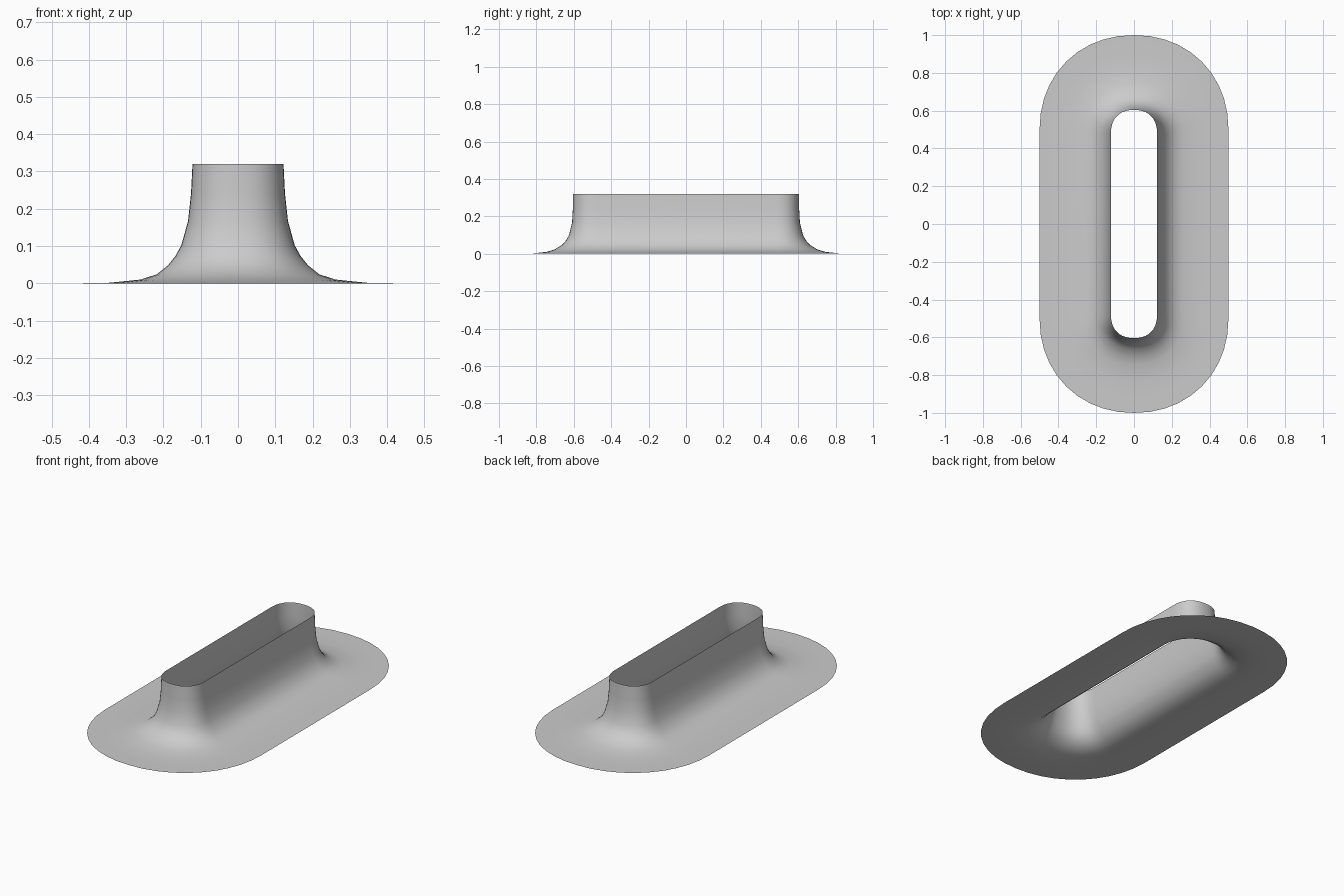
import bpy, bmesh
from math import cos, sin, pi, copysign

if "Cube" in bpy.data.objects:
    bpy.data.objects.remove(bpy.data.objects["Cube"])

# Flared wall profile: half width, half length, height, straight half length, corner squareness
PROFILE = [
    (0.500, 1.000, 0.000, 0.50, 2.10),
    (0.425, 0.915, 0.000, 0.50, 2.10),
    (0.350, 0.830, 0.001, 0.50, 2.12),
    (0.262, 0.745, 0.010, 0.49, 2.15),
    (0.218, 0.700, 0.024, 0.49, 2.20),
    (0.188, 0.662, 0.048, 0.48, 2.20),
    (0.168, 0.640, 0.073, 0.48, 2.25),
    (0.152, 0.625, 0.102, 0.48, 2.30),
    (0.134, 0.609, 0.167, 0.48, 2.30),
    (0.126, 0.605, 0.240, 0.48, 2.30),
    (0.122, 0.604, 0.320, 0.48, 2.30),
]
END_STEPS = 20


def spow(v, e):
    return copysign(abs(v) ** e, v)


def ring_points(a, b, z, straight, n):
    """Elongated loop: two rounded ends joined by straight sides."""
    pts = []
    for side in (1, -1):
        for i in range(END_STEPS + 1):
            t = pi * i / END_STEPS
            x = a * spow(cos(t), 2 / n)
            y = straight + (b - straight) * abs(sin(t)) ** (2 / n)
            if i in (0, END_STEPS):
                x, y = a * (1 if i == 0 else -1), straight
            pts.append((side * x, side * y, z))
    return pts


# Open flanged collar, lofted from the flat rim up to the slot opening
bm = bmesh.new()
rings = [[bm.verts.new(p) for p in ring_points(*row)] for row in PROFILE]
for low, high in zip(rings, rings[1:]):
    n = len(low)
    for i in range(n):
        j = (i + 1) % n
        bm.faces.new((low[i], low[j], high[j], high[i])).smooth = True

mesh = bpy.data.meshes.new("flanged_collar")
bm.to_mesh(mesh)
bm.free()
collar = bpy.data.objects.new("flanged_collar", mesh)
bpy.context.collection.objects.link(collar)
